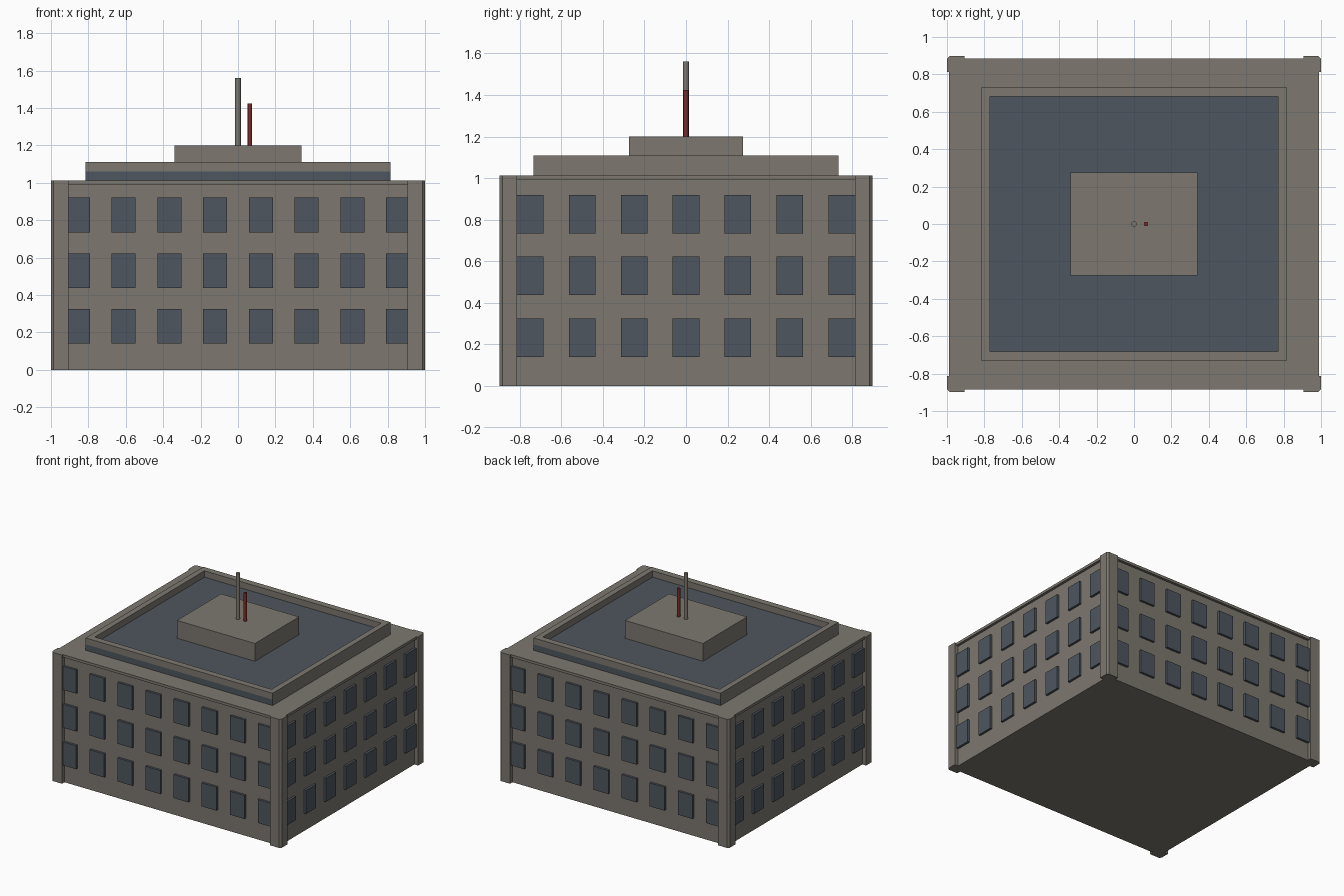
import bpy

cube = bpy.data.objects.get("Cube")
if cube:
    bpy.data.objects.remove(cube, do_unlink=True)


def material(name, color):
    m = bpy.data.materials.new(name)
    m.use_nodes = True
    m.diffuse_color = (*color, 1)
    m.node_tree.nodes["Principled BSDF"].inputs["Base Color"].default_value = (*color, 1)
    return m


CONCRETE = material("warm grey concrete", (0.205, 0.188, 0.16))
GLASS = material("slate blue", (0.077, 0.093, 0.112))
RED = material("dark red", (0.2, 0.025, 0.02))


def box(name, x, y, z, mat):
    """Box from (low, high) ranges on each axis."""
    bpy.ops.mesh.primitive_cube_add(size=1, location=[(r[0] + r[1]) / 2 for r in (x, y, z)])
    ob = bpy.context.object
    ob.name = name
    ob.scale = [r[1] - r[0] for r in (x, y, z)]
    bpy.ops.object.transform_apply(location=False, rotation=False, scale=True)
    ob.data.materials.append(mat)
    return ob


def block(name, half_x, half_y, z, mat):
    return box(name, (-half_x, half_x), (-half_y, half_y), z, mat)


def rod(name, x, radius, z, mat):
    bpy.ops.mesh.primitive_cylinder_add(vertices=16, radius=radius, depth=z[1] - z[0],
                                        location=(x, 0, (z[0] + z[1]) / 2))
    ob = bpy.context.object
    ob.name = name
    ob.data.materials.append(mat)
    bpy.ops.object.shade_smooth_by_angle()


def span(side, low, high):
    return (low, high) if side > 0 else (-high, -low)


# Main body and cornice slab
WALL_X, WALL_Y, ROOF = 0.968, 0.866, 1.013
block("main_walls", WALL_X, WALL_Y, (0, 1.0), CONCRETE)
block("cornice", 0.988, 0.886, (0.992, ROOF), CONCRETE)

# Corner pillars with a narrow chamfer on the vertical edges
for sx in (-1, 1):
    for sy in (-1, 1):
        pillar = box("corner_pillar", span(sx, 0.905, 1.0), span(sy, 0.812, 0.897),
                     (0, ROOF), CONCRETE)
        bevel = pillar.modifiers.new("chamfer", 'BEVEL')
        bevel.width = 0.014
        bevel.limit_method = 'WEIGHT'
        weight = pillar.data.attributes.new("bevel_weight_edge", 'FLOAT', 'EDGE')
        for e in pillar.data.edges:
            a, b = (pillar.data.vertices[i].co for i in e.vertices)
            outer = a.x * sx > 0 and b.x * sx > 0 and a.y * sy > 0 and b.y * sy > 0
            weight.data[e.index].value = 1.0 if outer else 0.0

# Window panes standing slightly proud of the walls
HALF, PROUD = 0.064, 0.018
for low in (0.14, 0.437, 0.735):
    z = (low, low + 0.185)
    for side in (-1, 1):
        for i in range(8):
            c = (i - 3.5) * 0.2445
            box("window", (c - HALF, c + HALF), span(side, WALL_Y - 0.01, WALL_Y + PROUD), z, GLASS)
        for i in range(7):
            c = (i - 3) * 0.2495
            box("window", span(side, WALL_X - 0.01, WALL_X + PROUD), (c - HALF, c + HALF), z, GLASS)

# Upper roof deck: blue on top, front and back, concrete on the two sides
OUT_X, OUT_Y, IN_X, IN_Y, DECK, RIM = 0.815, 0.733, 0.77, 0.682, 1.06, 1.11
deck = block("roof_deck", OUT_X, OUT_Y, (1.0, DECK), GLASS)
deck.data.materials.append(CONCRETE)
for f in deck.data.polygons:
    f.material_index = 1 if abs(f.normal.x) > 0.5 else 0

# Parapet around the deck
for side in (-1, 1):
    box("parapet_long", (-OUT_X, OUT_X), span(side, IN_Y, OUT_Y), (DECK, RIM), CONCRETE)
    box("parapet_side", span(side, IN_X, OUT_X), (-IN_Y, IN_Y), (DECK, RIM), CONCRETE)

# Rooftop block and masts
block("rooftop_block", 0.34, 0.275, (DECK, 1.2), CONCRETE)
rod("tall_mast", 0, 0.015, (1.2, 1.56), CONCRETE)
rod("short_red_mast", 0.064, 0.012, (1.2, 1.423), RED)
